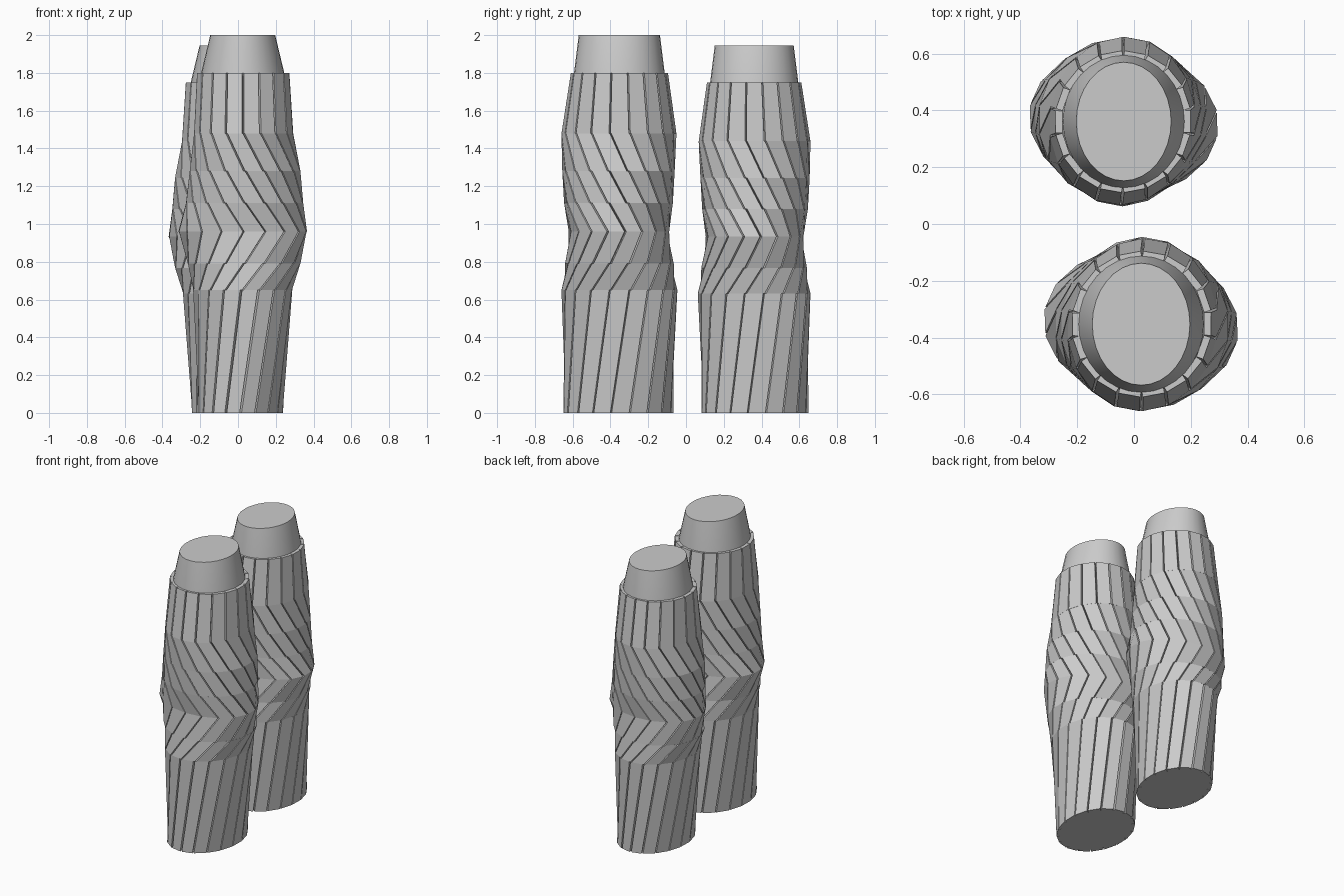
import bpy, bmesh
from math import sin, cos, pi, radians
from mathutils import Matrix

if "Cube" in bpy.data.objects:
    bpy.data.objects.remove(bpy.data.objects["Cube"])

N = 18                      # slats around each column
T = 0.025                   # slat thickness
TILT = radians(-6)          # slight turn of the oval section
# ring: z, xmin, xmax, ymin, ymax, twist in slat steps
RINGS = [
    (0.00, -0.21, 0.24, -0.65, -0.065, 0),
    (0.65, -0.24, 0.29, -0.66, -0.045, 1),
    (0.79, -0.27, 0.335, -0.64, -0.065, 2),
    (0.96, -0.32, 0.37, -0.62, -0.09, 3),
    (1.11, -0.28, 0.35, -0.645, -0.07, 2),
    (1.28, -0.26, 0.335, -0.655, -0.06, 1),
    (1.48, -0.235, 0.295, -0.66, -0.05, 0),
    (1.80, -0.22, 0.275, -0.61, -0.095, 0),
]


def oval(bm, z, cx, cy, rx, ry, n, phase=0.0, tilt=0.0):
    loop = []
    for i in range(n):
        a = 2 * pi * (i + phase) / n
        x, y = rx * cos(a - tilt), ry * sin(a - tilt)
        loop.append(bm.verts.new((cx + x * cos(tilt) - y * sin(tilt),
                                  cy + x * sin(tilt) + y * cos(tilt), z)))
    return loop


def bridge(bm, a, b):
    n = len(a)
    return [bm.faces.new((a[i], a[(i + 1) % n], b[(i + 1) % n], b[i])) for i in range(n)]


def finish(bm, name):
    me = bpy.data.meshes.new(name)
    bm.to_mesh(me)
    bm.free()
    ob = bpy.data.objects.new(name, me)
    bpy.context.collection.objects.link(ob)
    return ob


# Twisted slat sleeve: every face raised separately from the skin
bm = bmesh.new()
loops = [oval(bm, z, (x0 + x1) / 2, (y0 + y1) / 2, (x1 - x0) / 2 - T, (y1 - y0) / 2 - T,
              N, tw + 0.5, TILT) for z, x0, x1, y0, y1, tw in RINGS]
skin = []
for a, b in zip(loops, loops[1:]):
    skin += bridge(bm, a, b)
bm.faces.new(loops[0][::-1])
bm.normal_update()
for f in bmesh.ops.extrude_discrete_faces(bm, faces=skin)["faces"]:
    f.normal_update()
    push = f.normal.copy()
    push.z = 0
    push.normalize()
    for v in f.verts:
        v.co += push * T
sleeve = finish(bm, "front_slat_sleeve")

# Smooth tapered core showing above the sleeve
bm = bmesh.new()
core_loops = [oval(bm, z, 0.025, -0.353, rx, ry, 32)
              for z, rx, ry in ((1.48, 0.235, 0.265), (1.80, 0.22, 0.24), (2.0, 0.172, 0.215))]
for a, b in zip(core_loops, core_loops[1:]):
    bridge(bm, a, b)
bm.faces.new(core_loops[-1])
bm.faces.new(core_loops[0][::-1])
core = finish(bm, "front_core")
bpy.context.view_layer.objects.active = core
core.select_set(True)
bpy.ops.object.shade_smooth_by_angle(angle=radians(30))
core.select_set(False)

# Back column: the same shape turned half round and slightly smaller
turn = Matrix.Translation((-0.012, 0.018, 0)) @ Matrix.Rotation(pi, 4, 'Z') @ Matrix.Scale(0.972, 4)
for ob, name in ((sleeve, "back_slat_sleeve"), (core, "back_core")):
    twin = ob.copy()
    twin.data = ob.data.copy()
    twin.name = name
    twin.data.transform(turn)
    bpy.context.collection.objects.link(twin)
